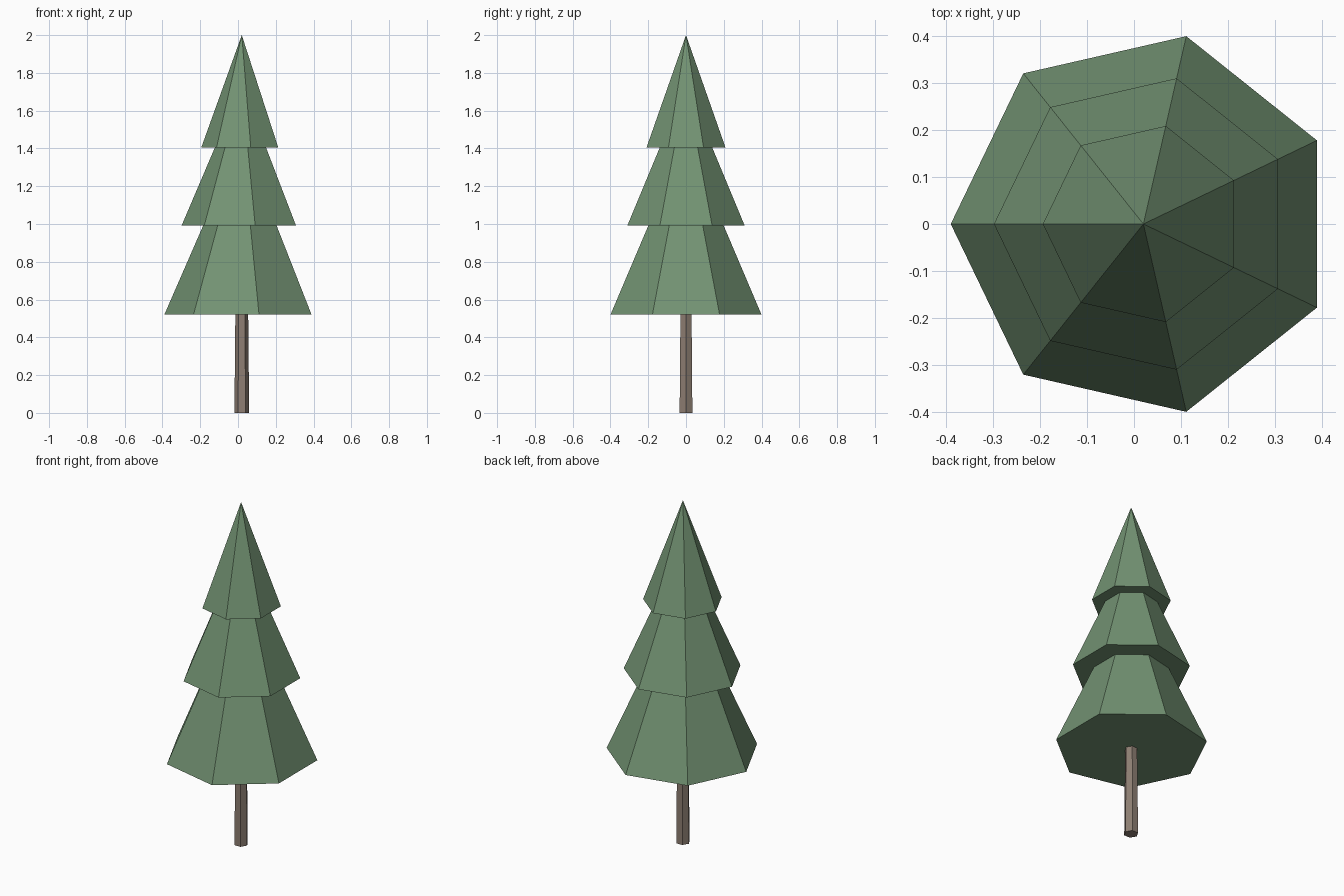
import bpy, bmesh
from math import cos, sin, pi

if "Cube" in bpy.data.objects:
    bpy.data.objects.remove(bpy.data.objects["Cube"])

CX = 0.02  # tree axis


def material(name, color):
    m = bpy.data.materials.new(name)
    m.diffuse_color = color
    m.use_nodes = True
    m.node_tree.nodes["Principled BSDF"].inputs["Base Color"].default_value = m.diffuse_color
    return m


def lathe(name, profile, sides, mat):
    """Faceted solid from (radius, z) rings, one corner pointing at -x."""
    bm = bmesh.new()
    rings = []
    for r, z in profile:
        if r == 0:
            rings.append([bm.verts.new((CX, 0, z))] * sides)
        else:
            angles = [pi + 2 * pi * i / sides for i in range(sides)]
            rings.append([bm.verts.new((CX + r * cos(a), r * sin(a), z)) for a in angles])
    for low, high in zip(rings, rings[1:]):
        for i in range(sides):
            j = (i + 1) % sides
            bm.faces.new(dict.fromkeys((low[i], low[j], high[j], high[i])))
    bm.faces.new(rings[0][::-1])
    if profile[-1][0] > 0:
        bm.faces.new(rings[-1])
    bmesh.ops.recalc_face_normals(bm, faces=bm.faces)
    mesh = bpy.data.meshes.new(name)
    bm.to_mesh(mesh)
    bm.free()
    mesh.materials.append(mat)
    obj = bpy.data.objects.new(name, mesh)
    bpy.context.collection.objects.link(obj)
    return obj


green = material("needle_green", (0.17, 0.29, 0.17, 1))
brown = material("bark_brown", (0.27, 0.21, 0.17, 1))

# Tapered six-sided trunk
lathe("trunk", [(0.039, 0), (0.034, 0.52)], 6, brown)

# Three stacked seven-sided tiers with flat undersides
lathe("foliage", [(0.41, 0.52), (0.204, 0.993), (0.318, 0.993),
                  (0.142, 1.406), (0.214, 1.406), (0, 2.0)], 7, green)
